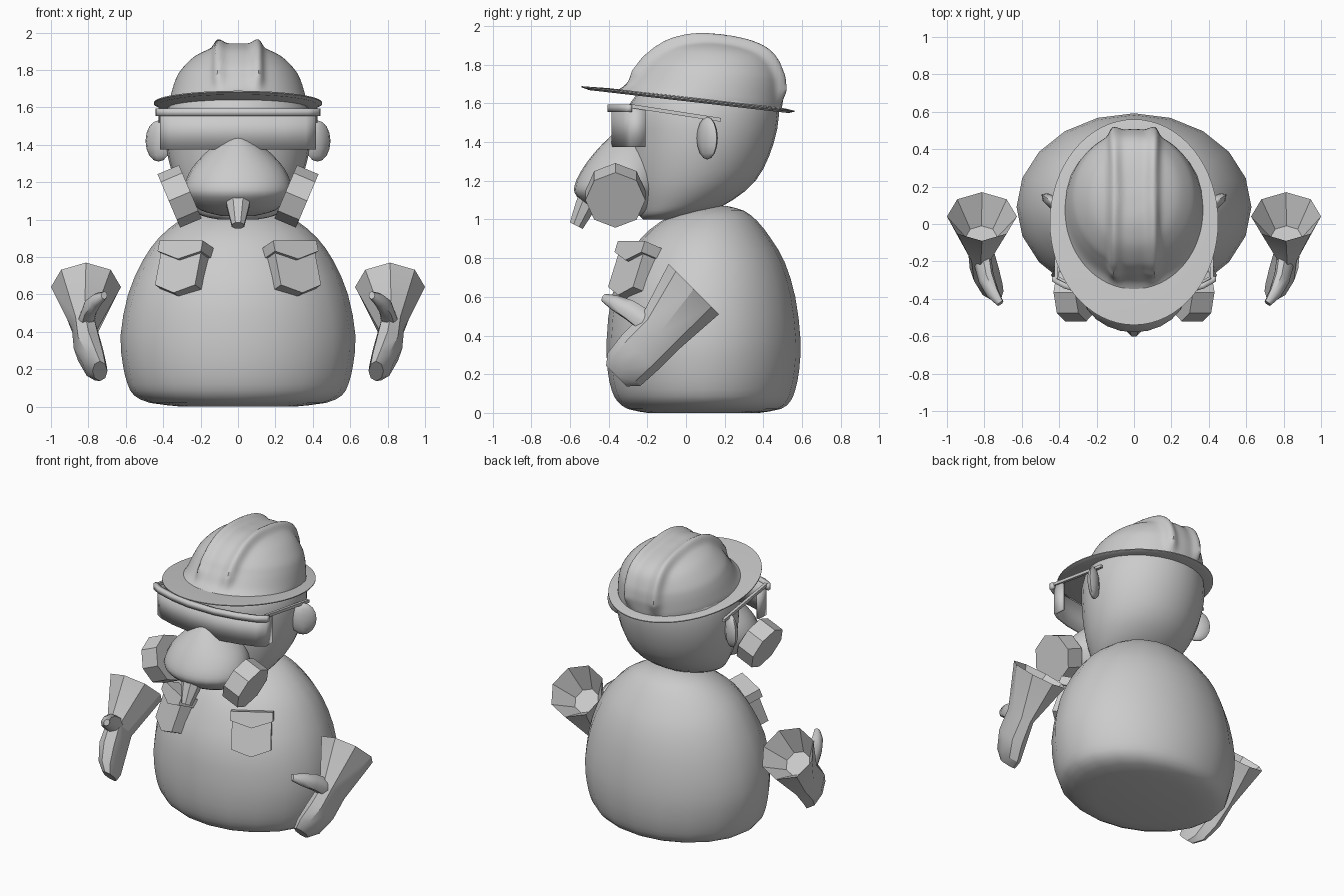
import bpy, bmesh, math
from mathutils import Vector, Matrix

if "Cube" in bpy.data.objects:
    bpy.data.objects.remove(bpy.data.objects["Cube"])


def finish(name, bm, angle=35, mirror=False):
    bmesh.ops.recalc_face_normals(bm, faces=bm.faces)
    me = bpy.data.meshes.new(name)
    bm.to_mesh(me)
    bm.free()
    me.shade_smooth()
    me.set_sharp_from_angle(angle=math.radians(angle))
    ob = bpy.data.objects.new(name, me)
    bpy.context.collection.objects.link(ob)
    if mirror:
        ob.modifiers.new("mirror", 'MIRROR').use_mirror_merge = False
    return ob


def loft_bm(rings, n, phase=0.0):
    """Skin elliptical rings given as (centre, half-axis u, half-axis v)."""
    bm = bmesh.new()
    loops = []
    for c, u, v in rings:
        c, u, v = Vector(c), Vector(u), Vector(v)
        loops.append([bm.verts.new(c + u * math.cos(phase + 2 * math.pi * i / n)
                                   + v * math.sin(phase + 2 * math.pi * i / n)) for i in range(n)])
    for a, b in zip(loops, loops[1:]):
        for i in range(n):
            j = (i + 1) % n
            bm.faces.new((a[i], a[j], b[j], b[i]))
    bm.faces.new(loops[0])
    bm.faces.new(loops[-1])
    return bm


def level(rows, base=lambda y: 0.0):
    """Rows of (z, half width, front y, back y) to rings; base shears them in z."""
    out = []
    for z, rx, yf, yb in rows:
        c, r = (yf + yb) / 2, (yb - yf) / 2
        out.append(((0, c, z + base(c)), (rx, 0, 0), (0, r, base(c + r) - base(c))))
    return out


def smooth_rows(rows, k):
    """Catmull-Rom refinement of the profile rows."""
    out = []
    for i in range(len(rows) - 1):
        p = [rows[max(0, min(len(rows) - 1, i + d))] for d in (-1, 0, 1, 2)]
        for s in range(k):
            t = s / k
            out.append(tuple(0.5 * (2 * b + (c - a) * t + (2 * a - 5 * b + 4 * c - d) * t * t
                                    + (3 * b - a - 3 * c + d) * t ** 3) for a, b, c, d in zip(*p)))
    return out + [rows[-1]]


# Body
body = [(0.0, .30, -.2, .38), (.02, .47, -.30, .49), (.06, .555, -.355, .54), (.12, .59, -.385, .565),
        (.22, .615, -.405, .585), (.38, .628, -.41, .592), (.6, .588, -.385, .565), (.78, .51, -.31, .51),
        (.9, .425, -.235, .44), (.99, .32, -.13, .37), (1.045, .21, -.01, .3), (1.07, .06, .12, .21)]
finish("body", loft_bm(level(smooth_rows(body, 2)), 20), 60)

# Head
head = [(1.0, .10, -.22, -.05), (1.02, .19, -.24, .03), (1.07, .255, -.26, .19), (1.2, .335, -.285, .36),
        (1.4, .385, -.295, .455), (1.6, .375, -.29, .478), (1.75, .28, -.14, .40)]
finish("head", loft_bm(level(smooth_rows(head, 3)), 28), 60)

# Ears
bm = bmesh.new()
bmesh.ops.create_uvsphere(bm, u_segments=8, v_segments=8, radius=1)
bmesh.ops.transform(bm, verts=bm.verts, matrix=Matrix.Translation((.425, .11, 1.42))
                    @ Matrix.Rotation(math.radians(35), 4, 'Z') @ Matrix.Diagonal((.085, .035, .11, 1)))
finish("ear", bm, 50, True)


# Hard hat: tilted dome with two raised ribs, and a thin brim
def tilt(y):
    return 1.625 - .115 * y


dome = [(0, .37, -.36, .495), (.04, .362, -.305, .497), (.12, .34, -.245, .497), (.18, .312, -.20, .487),
        (.25, .25, -.12, .455), (.29, .185, -.04, .40), (.312, .11, .04, .31), (.32, .02, .14, .19)]
bm = loft_bm(level(smooth_rows(dome, 6), tilt), 128)
bmesh.ops.recalc_face_normals(bm, faces=bm.faces)
bm.normal_update()
moves = []
for v in bm.verts:
    h = v.co.z - tilt(v.co.y)
    x = abs(v.co.x)
    rib = math.exp(-((x - .1) / .03) ** 2)
    bump = .03 * rib + .01 * (1 if x < .1 else rib)
    moves.append((v, v.normal * bump * max(0, min(1, (h - .01) / .08))))
for v, d in moves:
    v.co += d
finish("hard_hat_dome", bm, 50)
brim = [(-.014, .43, -.50, .53), (-.004, .45, -.54, .56), (.002, .45, -.54, .56), (.008, .37, -.40, .51)]
finish("hard_hat_brim", loft_bm(level(brim, tilt), 64), 30)


# Goggles: wraparound lens, top band, temples
def strip(name, half, z0, z1, thick):
    path = [(-x, y) for x, y in half] + [(x, y) for x, y in reversed(half)]
    bm = bmesh.new()
    cols = [(bm.verts.new((x, y, z0)), bm.verts.new((x, y, z1))) for x, y in path]
    for a, b in zip(cols, cols[1:]):
        bm.faces.new((a[0], b[0], b[1], a[1]))
    ob = finish(name, bm, 35)
    m = ob.modifiers.new("thickness", 'SOLIDIFY')
    m.thickness = thick
    m.offset = 0


strip("goggle_lens", [(.405, -.21), (.41, -.285), (.36, -.315), (.25, -.35), (.10, -.375)], 1.375, 1.575, .018)
strip("goggle_band", [(.425, -.28), (.425, -.30), (.37, -.33), (.255, -.365), (.10, -.392)], 1.555, 1.593, .03)
finish("goggle_temple", loft_bm([((.415, y, z), (.014, 0, 0), (0, 0, .014))
                                 for y, z in ((-.29, 1.587), (.18, 1.515))], 4, math.pi / 4), 30, True)

# Respirator: face piece, side filters, outlet nozzle
mask = [(1.02, .09, -.38, -.2), (1.05, .20, -.47, -.15), (1.12, .27, -.565, -.12), (1.18, .285, -.575, -.1),
        (1.27, .25, -.53, -.1), (1.36, .17, -.46, -.12), (1.43, .085, -.39, -.16), (1.48, .02, -.33, -.24)]
finish("mask", loft_bm(level(smooth_rows(mask, 3)), 24), 60)
axis = Vector((.92, 0, -.39)).normalized()
outer = Vector((.37, -.365, 1.10))
up = Vector((.39, 0, .92)).normalized() * .155
finish("mask_filter", loft_bm([(outer - axis * .125, up, (0, .155, 0)), (outer, up, (0, .155, 0))], 8), 30, True)
finish("mask_nozzle", loft_bm([((0, -.49, 1.13), (.078, 0, 0), (0, .06, -.03)),
                               ((0, -.525, 1.06), (.062, 0, 0), (0, .05, -.025)),
                               ((0, -.567, .968), (.036, 0, 0), (0, .036, -.018))], 8, math.pi / 8), 30)


# Chest pockets: pentagonal pouch with a thicker pointed flap
def plate(name, outline, front, back):
    m = (Matrix.Translation((.305, -.285, .735)) @ Matrix.Rotation(math.radians(31), 4, 'Z')
         @ Matrix.Rotation(math.radians(-20), 4, 'X'))
    bm = bmesh.new()
    n = len(outline)
    a, b = [[bm.verts.new(m @ Vector((x, y, z))) for x, z in outline] for y in (front, back)]
    bm.faces.new(a)
    bm.faces.new(b)
    for i in range(n):
        j = (i + 1) % n
        bm.faces.new((a[i], a[j], b[j], b[i]))
    finish(name, bm, 20, True)


plate("pocket_pouch", [(-.125, .1), (.125, .1), (.125, -.1), (0, -.145), (-.125, -.1)], -.03, .07)
plate("pocket_flap", [(-.135, .145), (.135, .145), (.135, .085), (0, .04), (-.135, .085)], -.05, .07)

# Gloves: open flared cuff running into a mitten, plus a thumb
s = math.sqrt(.5)
hand = [((.815, -.07, .53), .085, .085), ((.813, .04, .64), .187, .184), ((.82, -.135, .415), .068, .13),
        ((.80, -.24, .31), .078, .13), ((.765, -.32, .225), .062, .12), ((.738, -.36, .19), .04, .075)]
finish("glove", loft_bm([(c, (a, 0, 0), (0, -b * s, b * s)) for c, a, b in hand], 8), 32, True)
thumb = [((.81, -.19, .46), .06), ((.79, -.29, .53), .052), ((.755, -.37, .57), .04), ((.715, -.425, .595), .022)]
finish("glove_thumb", loft_bm([(c, (r * .75, -r * .45, 0), (0, r * .35, r * .95)) for c, r in thumb], 8), 50, True)
